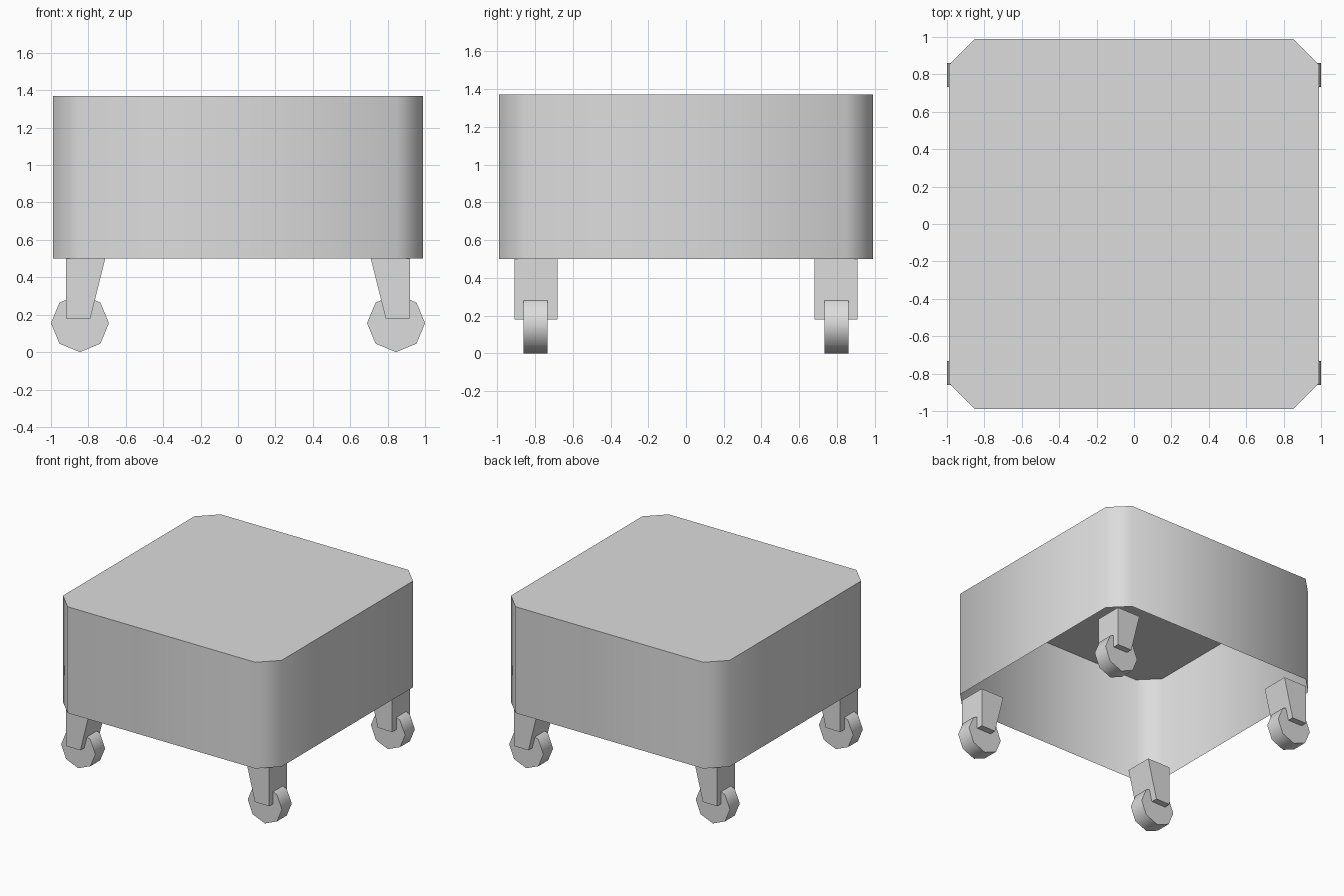
import bpy
import bmesh
import math

cube = bpy.data.objects.get("Cube")
if cube:
    bpy.data.objects.remove(cube, do_unlink=True)

gray = bpy.data.materials.new("light_gray")
gray.use_nodes = True
gray.diffuse_color = (0.72, 0.72, 0.72, 1)
gray.node_tree.nodes["Principled BSDF"].inputs["Base Color"].default_value = gray.diffuse_color


def prism(name, profile, offset, open_start=False):
    """Extrude a closed profile by an offset vector, optionally leaving its first end open."""
    bm = bmesh.new()
    start = [bm.verts.new(p) for p in profile]
    end = [bm.verts.new([a + b for a, b in zip(p, offset)]) for p in profile]
    count = len(profile)
    for i in range(count):
        j = (i + 1) % count
        bm.faces.new((start[i], start[j], end[j], end[i]))
    bm.faces.new(end)
    if not open_start:
        bm.faces.new(start[::-1])
    bmesh.ops.recalc_face_normals(bm, faces=bm.faces)
    # Make sure normals point outward even on the open shell
    if bm.calc_volume(signed=True) < 0:
        bmesh.ops.reverse_faces(bm, faces=bm.faces)
    mesh = bpy.data.meshes.new(name)
    bm.to_mesh(mesh)
    bm.free()
    mesh.materials.append(gray)
    obj = bpy.data.objects.new(name, mesh)
    bpy.context.collection.objects.link(obj)
    bpy.ops.object.select_all(action='DESELECT')
    obj.select_set(True)
    bpy.context.view_layer.objects.active = obj
    bpy.ops.object.shade_smooth_by_angle(angle=math.radians(50))
    return obj


# Hollow body: chamfered square shell, open underneath
half, cut = 0.99, 0.85
outline = []
for sx, sy in ((1, 1), (-1, 1), (-1, -1), (1, -1)):
    corner = [(sx * half, sy * cut, 0.5), (sx * cut, sy * half, 0.5)]
    outline += corner if sx * sy > 0 else corner[::-1]
prism("body_shell", outline, (0, 0, 0.87), open_start=True)

# Tapered legs and eight-sided wheels at each corner
radius = 0.155
for side, sx in (("left", 1), ("right", -1)):
    for end, sy in (("front", -1), ("back", 1)):
        leg = [(0.71, 0.5), (0.92, 0.5), (0.92, 0.18), (0.79, 0.18)]
        prism(f"{end}_{side}_leg", [(sx * x, sy * 0.68, z) for x, z in leg],
              (0, sy * 0.23, 0))
        rim = [(sx * 0.845 + radius * math.cos(i * math.pi / 4), sy * 0.733,
                radius + radius * math.sin(i * math.pi / 4)) for i in range(8)]
        prism(f"{end}_{side}_wheel", rim, (0, sy * 0.127, 0))
